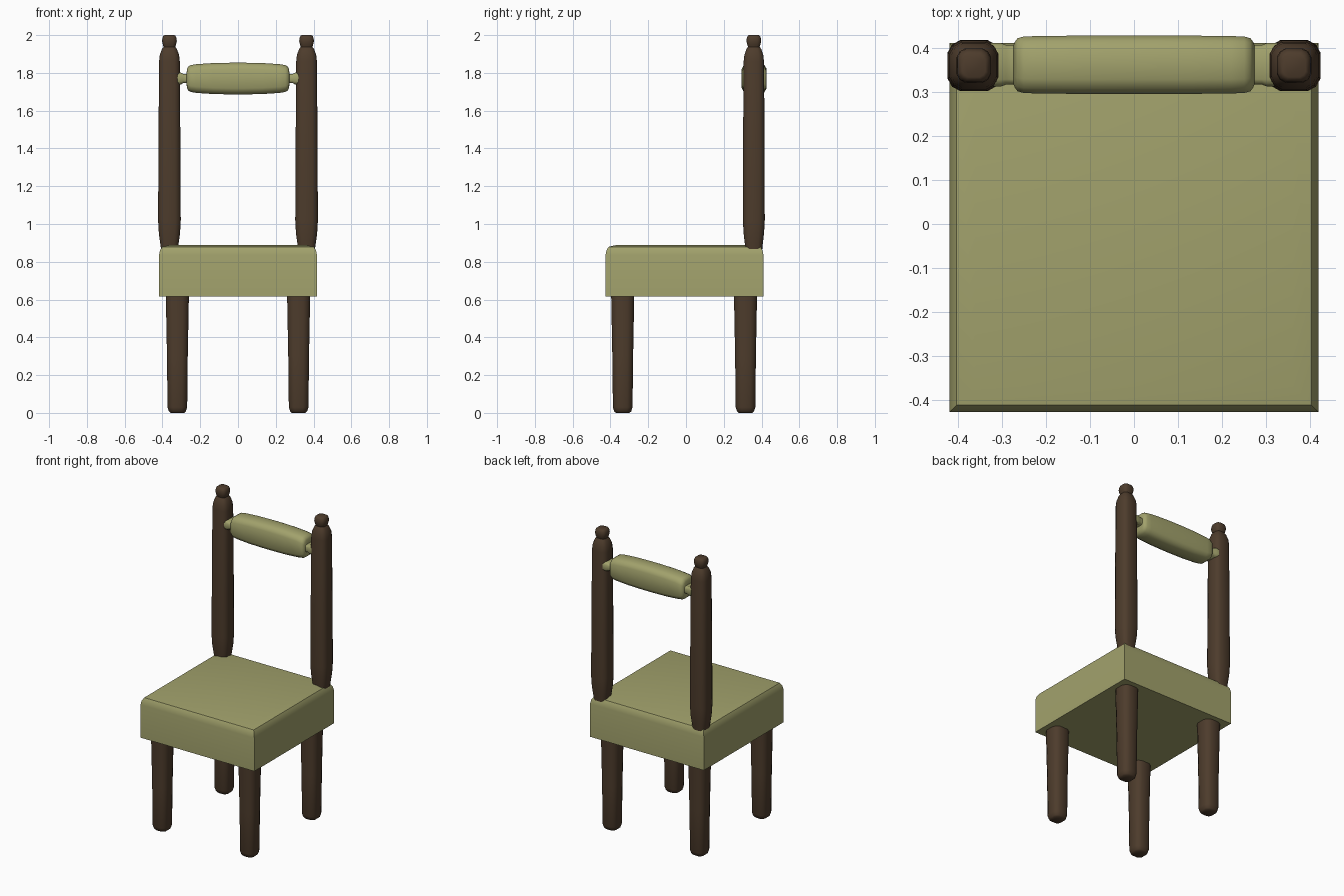
import bpy, bmesh, math
from mathutils import Vector

if "Cube" in bpy.data.objects:
    bpy.data.objects.remove(bpy.data.objects["Cube"])


def material(name, color):
    m = bpy.data.materials.new(name)
    m.diffuse_color = (*color, 1)
    m.use_nodes = True
    m.node_tree.nodes["Principled BSDF"].inputs["Base Color"].default_value = m.diffuse_color
    return m


wood = material("dark_wood", (0.075, 0.045, 0.025))
fabric = material("olive_fabric", (0.36, 0.36, 0.15))


def section(a, b, corner):
    """Rectangle of half sizes a, b with softened corners (0 = square)."""
    if corner == 0:
        return [(a, -b), (a, b), (-a, b), (-a, -b)]
    c = corner * min(a, b)
    d = c * 0.36
    pts = []
    for sx, sy in ((1, -1), (1, 1), (-1, 1), (-1, -1)):
        p = [(sx * a, sy * (b - c)), (sx * (a - d), sy * (b - d)), (sx * (a - c), sy * b)]
        pts += p if sx * sy > 0 else p[::-1]
    return pts


def loft(name, rings, mat, loc=(0, 0, 0), corner=0.4, axis="Z", angle=40):
    """Skin rings of (position, half width, half depth) along an axis."""
    bm = bmesh.new()
    loops = []
    for t, a, b in rings:
        loop = []
        for u, v in section(a, b, corner):
            co = (u, v, t) if axis == "Z" else (t, u, v)
            loop.append(bm.verts.new(Vector(co) + Vector(loc)))
        loops.append(loop)
    n = len(loops[0])
    for lo, hi in zip(loops, loops[1:]):
        for i in range(n):
            j = (i + 1) % n
            bm.faces.new((lo[i], lo[j], hi[j], hi[i]))
    bm.faces.new(loops[0][::-1])
    bm.faces.new(loops[-1])
    bmesh.ops.recalc_face_normals(bm, faces=bm.faces)
    me = bpy.data.meshes.new(name)
    bm.to_mesh(me)
    bm.free()
    me.materials.append(mat)
    ob = bpy.data.objects.new(name, me)
    bpy.context.collection.objects.link(ob)
    bpy.ops.object.select_all(action="DESELECT")
    ob.select_set(True)
    bpy.context.view_layer.objects.active = ob
    bpy.ops.object.shade_smooth_by_angle(angle=math.radians(angle))
    return ob


# Seat cushion with a softened top edge
loft("seat", [(0.615, 0.418, 0.418), (0.835, 0.418, 0.418), (0.86, 0.413, 0.413),
              (0.879, 0.402, 0.402), (0.889, 0.36, 0.36)],
     fabric, (0, -0.008, 0), corner=0)

# Tapered legs
leg = [(0, 0.036, 0.036), (0.008, 0.045, 0.045), (0.03, 0.052, 0.052),
       (0.3, 0.055, 0.055), (0.62, 0.061, 0.061)]
for side, sx in (("left", -1), ("right", 1)):
    loft(f"front_leg_{side}", leg, wood, (sx * 0.321, -0.335, 0), corner=0.55)
    loft(f"back_leg_{side}", leg, wood, (sx * 0.321, 0.315, 0), corner=0.55)

# Back posts with knob finials
post = [(0.862, 0.044, 0.044), (0.9, 0.049, 0.048), (0.95, 0.056, 0.054),
        (1.02, 0.06, 0.058), (1.4, 0.058, 0.057), (1.86, 0.055, 0.054),
        (1.895, 0.051, 0.05), (1.925, 0.04, 0.04), (1.938, 0.031, 0.031),
        (1.95, 0.035, 0.035), (1.968, 0.039, 0.039), (1.985, 0.037, 0.037),
        (1.996, 0.032, 0.032), (2.0, 0.026, 0.026)]
for side, sx in (("left", -1), ("right", 1)):
    loft(f"back_post_{side}", post, wood, (sx * 0.363, 0.359, 0), corner=0.5)

# Padded back rail with narrow necks into the posts
half = [(0.03, 0.066, 0.084), (0.13, 0.066, 0.082), (0.22, 0.065, 0.076),
        (0.25, 0.064, 0.071), (0.264, 0.06, 0.063), (0.27, 0.052, 0.05),
        (0.273, 0.045, 0.024), (0.29, 0.045, 0.024), (0.301, 0.049, 0.031),
        (0.325, 0.049, 0.031)]
rail = [(-t, a, b) for t, a, b in reversed(half)] + half
loft("back_rail", rail, fabric, (0, 0.361, 1.77), corner=0.5, axis="X")
